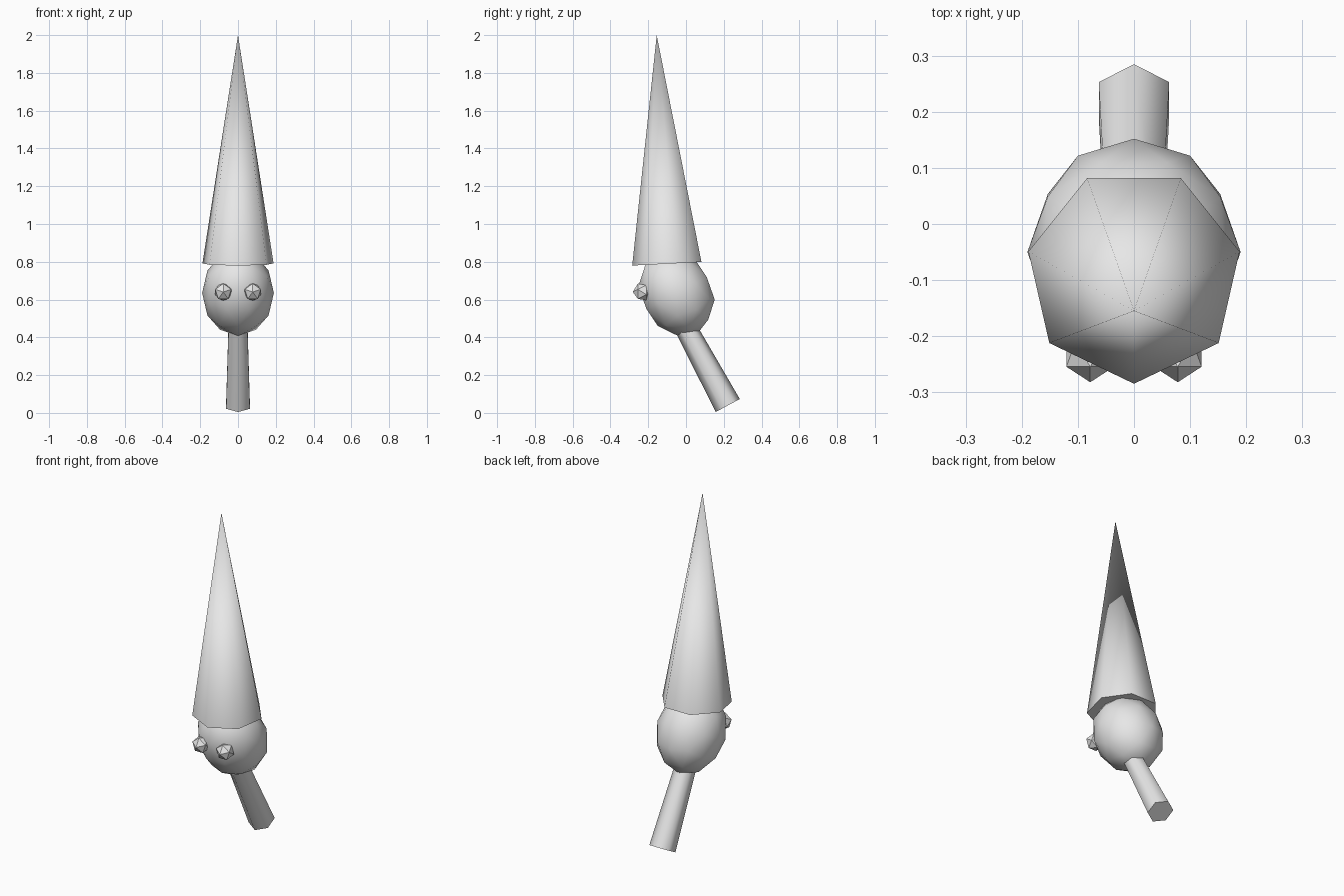
import bpy
from math import radians, atan2
from mathutils import Vector, Matrix

cube = bpy.data.objects.get("Cube")
if cube:
    bpy.data.objects.remove(cube, do_unlink=True)

grey = bpy.data.materials.new("pale grey")
grey.use_nodes = True
COLOUR = (0.8, 0.8, 0.8, 1)
grey.diffuse_color = COLOUR
grey.node_tree.nodes["Principled BSDF"].inputs["Base Color"].default_value = COLOUR


def finish(name, matrix, smooth=True):
    """Name the active object, bake its transform, then colour and shade it."""
    ob = bpy.context.object
    ob.name = name
    ob.data.transform(matrix)
    ob.data.materials.append(grey)
    if smooth:
        bpy.ops.object.shade_smooth_by_angle(angle=radians(66))
    return ob


def tapered(name, sides, bottom, top, r_bottom, r_top):
    """Cone between two points in the middle plane, one corner facing the front."""
    a, b = Vector(bottom), Vector(top)
    axis = b - a
    bpy.ops.mesh.primitive_cone_add(vertices=sides, radius1=r_bottom, radius2=r_top,
                                    depth=axis.length)
    tilt = Matrix.Rotation(atan2(-axis.y, axis.z), 4, 'X')
    turn = Matrix.Rotation(radians(180), 4, 'Z')
    return finish(name, Matrix.Translation((a + b) / 2) @ tilt @ turn)


def ball(name, subdivisions, centre, scale, tilt, smooth):
    """Faceted ball, turned to be symmetric left to right, then tilted."""
    bpy.ops.mesh.primitive_ico_sphere_add(subdivisions=subdivisions, radius=1)
    matrix = (Matrix.Translation(centre) @ Matrix.Rotation(radians(tilt), 4, 'X')
              @ Matrix.Diagonal((*scale, 1)) @ Matrix.Rotation(radians(90), 4, 'Z'))
    return finish(name, matrix, smooth)


# Tall pointed hat, leaning slightly forward
tapered("hat", 7, (0, -0.092, 0.79), (0, -0.155, 2.0), 0.193, 0)

# Egg-shaped head, leaning along the handle
ball("head", 2, (0, -0.05, 0.635), (0.19, 0.19, 0.24), 28, True)

# Six-sided handle running down and back
tapered("handle", 6, (0, 0.221, 0.039), (0, -0.05, 0.54), 0.0725, 0.055)

# Faceted eyes
for side, x in (("left", 0.078), ("right", -0.078)):
    ball(side + "_eye", 1, (x, -0.232, 0.64), (0.05, 0.05, 0.05), 90, False)
